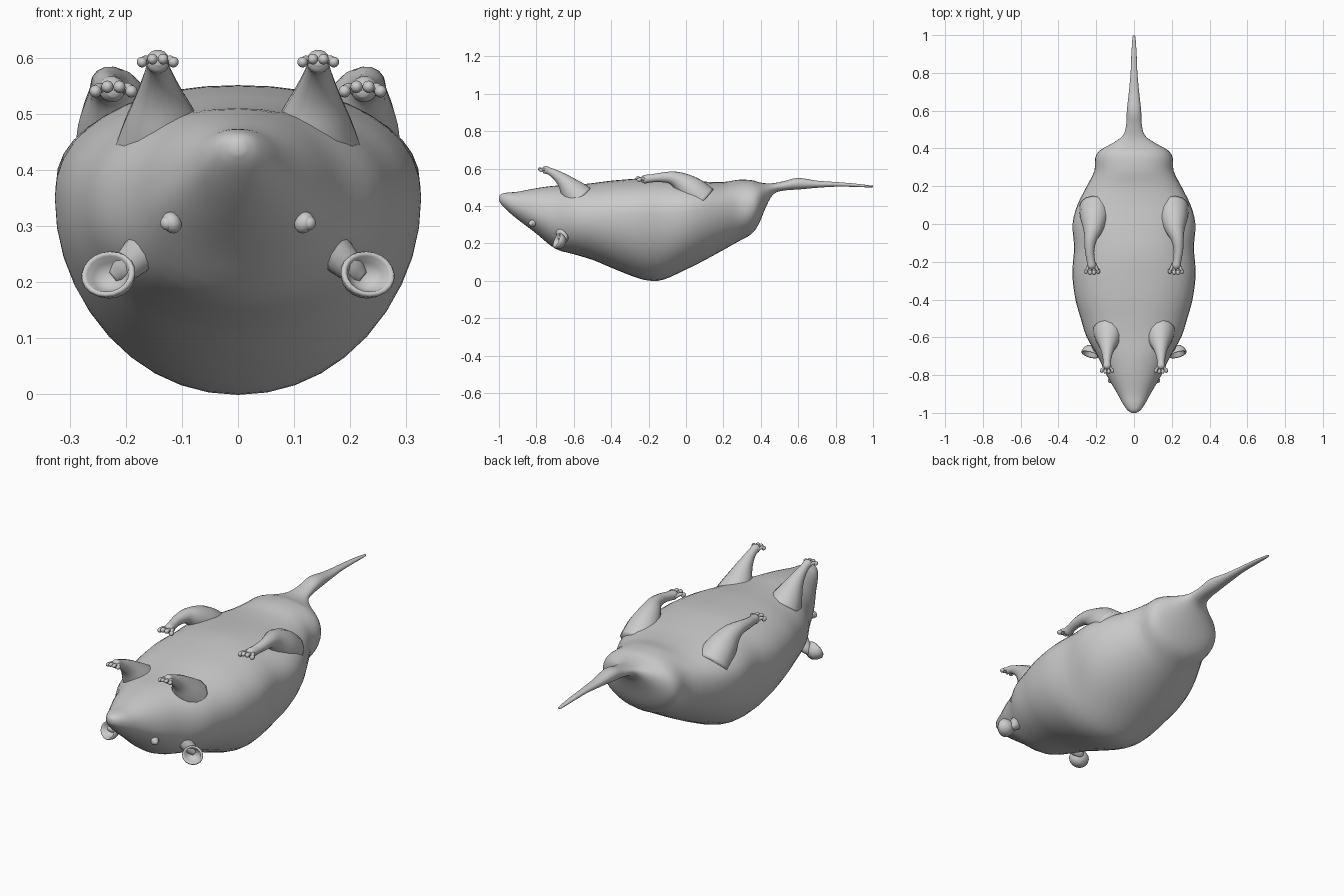
import bpy, bmesh
from math import sin, cos, pi, copysign
from mathutils import Vector, Matrix

if "Cube" in bpy.data.objects:
    bpy.data.objects.remove(bpy.data.objects["Cube"])


def smooth_stations(st, sub):
    """Catmull-Rom interpolation of tuples of numbers."""
    out = []
    for i in range(len(st) - 1):
        p0, p1, p2, p3 = (st[max(i - 1, 0)], st[i], st[i + 1], st[min(i + 2, len(st) - 1)])
        for k in range(sub):
            t = k / sub
            out.append([0.5 * (2*b + (c - a)*t + (2*a - 5*b + 4*c - d)*t*t
                               + (3*b - a - 3*c + d)*t**3)
                        for a, b, c, d in zip(p0, p1, p2, p3)])
    return out + [list(st[-1])]


def loft(bm, rings):
    vr = [[bm.verts.new(p) for p in r] for r in rings]
    n = len(vr[0])
    for a, b in zip(vr, vr[1:]):
        for i in range(n):
            bm.faces.new((a[i], a[(i + 1) % n], b[(i + 1) % n], b[i]))
    bm.faces.new(vr[0][::-1])
    bm.faces.new(vr[-1])


def tube(bm, path, seg=14, sub=4):
    """Round limb through (x, y, z, radius) points."""
    st = smooth_stations(path, sub)
    rings = []
    for i, s in enumerate(st):
        tan = (Vector(st[min(i + 1, len(st) - 1)][:3]) - Vector(st[max(i - 1, 0)][:3])).normalized()
        u = (Vector((1, 0, 0)) - tan * tan.x).normalized()
        v = tan.cross(u)
        rings.append([Vector(s[:3]) + (u * cos(2*pi*k/seg) + v * sin(2*pi*k/seg)) * s[3]
                      for k in range(seg)])
    loft(bm, rings)


def ball(bm, centre, size, rot=Matrix()):
    m = Matrix.Translation(centre) @ rot @ Matrix.Diagonal((*size, 1))
    return bmesh.ops.create_uvsphere(bm, u_segments=14, v_segments=10, radius=1, matrix=m)


def finish(bm, name, mirror=True):
    bmesh.ops.recalc_face_normals(bm, faces=bm.faces)
    me = bpy.data.meshes.new(name)
    bm.to_mesh(me)
    bm.free()
    ob = bpy.data.objects.new(name, me)
    bpy.context.collection.objects.link(ob)
    for p in me.polygons:
        p.use_smooth = True
    if mirror:
        ob.modifiers.new("mirror", 'MIRROR')
    return ob


# body, head and tail: y, half width, top z, bottom z, z of widest point
stations = [
    (-1.0, .012, .452, .428, .44), (-.985, .035, .465, .405, .435), (-.95, .06, .472, .37, .42),
    (-.9, .087, .476, .328, .40), (-.8, .145, .495, .252, .36), (-.7, .192, .508, .172, .34),
    (-.6, .25, .512, .142, .34), (-.5, .282, .522, .112, .34), (-.4, .31, .535, .07, .345),
    (-.28, .326, .545, .022, .35), (-.2, .323, .55, .001, .355), (-.12, .317, .55, .006, .36),
    (0, .325, .54, .06, .37), (.1, .30, .53, .11, .375), (.2, .25, .528, .165, .38),
    (.28, .21, .54, .21, .39), (.35, .205, .538, .25, .40), (.39, .18, .527, .305, .42),
    (.43, .11, .521, .40, .46), (.47, .057, .522, .465, .495), (.53, .041, .534, .483, .508),
    (.6, .038, .55, .488, .52), (.7, .027, .535, .497, .516), (.8, .018, .528, .503, .515),
    (.9, .014, .52, .502, .511), (.985, .008, .51, .499, .505), (1.0, .003, .508, .502, .505)]
bm = bmesh.new()
rings = []
for y, w, top, bot, mid in smooth_stations(stations, 3):
    ring = []
    for k in range(40):
        c, s = cos(2*pi*k/40), sin(2*pi*k/40)
        e = .9 if s > 0 else .98
        h = top - mid if s > 0 else mid - bot
        ring.append((w * copysign(abs(c)**e, c), y, mid + h * copysign(abs(s)**e, s)))
    rings.append(ring)
loft(bm, rings)
finish(bm, "body_and_tail", mirror=False)


def paw(bm, wrist, spread, reach, rise, r):
    """Four splayed toes with round tips."""
    x, y, z = wrist
    for k in range(4):
        a = (k - 1.5) / 1.5
        ln = reach * (1 - .25 * abs(a))
        tip = (x + a * spread, y - ln, z + rise * (1 - abs(a)))
        tube(bm, [(x + a * spread * .35, y + .012, z, r * .9),
                  (x + a * spread * .8, y - ln * .55, z + rise * .6, r * .75), (*tip, r * .7)], 10, 3)
        ball(bm, tip, (r, r * 1.25, r))


# front legs reaching up and forward
bm = bmesh.new()
tube(bm, [(.135, -.57, .44, .085), (.137, -.61, .485, .066), (.14, -.65, .53, .043),
          (.142, -.69, .563, .028), (.143, -.73, .586, .02), (.143, -.755, .594, .021),
          (.143, -.768, .597, .01)])
paw(bm, (.143, -.755, .592), .028, .028, .008, .0095)
finish(bm, "front_leg")

# hind legs, bent at the knee with the foot pointing forward
bm = bmesh.new()
tube(bm, [(.205, .09, .43, .085), (.21, .03, .485, .075), (.218, -.03, .53, .052),
          (.23, -.08, .551, .034), (.235, -.14, .552, .025), (.229, -.19, .547, .022),
          (.224, -.222, .543, .023), (.222, -.24, .542, .012)])
paw(bm, (.222, -.222, .54), .032, .038, .012, .011)
finish(bm, "hind_leg")

# ears: open cups with a thick rim, on a short stalk
bm = bmesh.new()
facing = Vector((.25, -.85, .35)).to_track_quat('Z', 'Y').to_matrix().to_4x4()
frame = Matrix.Translation((.227, -.672, .208)) @ facing
profile = [(.004, -.028), (.03, -.022), (.044, -.004), (.05, .016), (.046, .023),
           (.039, .018), (.032, .002), (.018, -.01), (.003, -.013)]
loft(bm, [[frame @ Vector((r * cos(2*pi*k/20), .88 * r * sin(2*pi*k/20), z)) for k in range(20)]
          for r, z in profile])
tube(bm, [(.14, -.655, .285, .05), (.175, -.66, .25, .034), (.205, -.655, .222, .025),
          (.222, -.655, .208, .012)])
finish(bm, "ear")

# eyes with a lid ring
bm = bmesh.new()
tilt = Matrix.Rotation(.5, 4, 'Y')
ball(bm, (.118, -.822, .306), (.017, .02, .02), tilt)
ball(bm, (.126, -.828, .305), (.013, .013, .013))
finish(bm, "eye")
